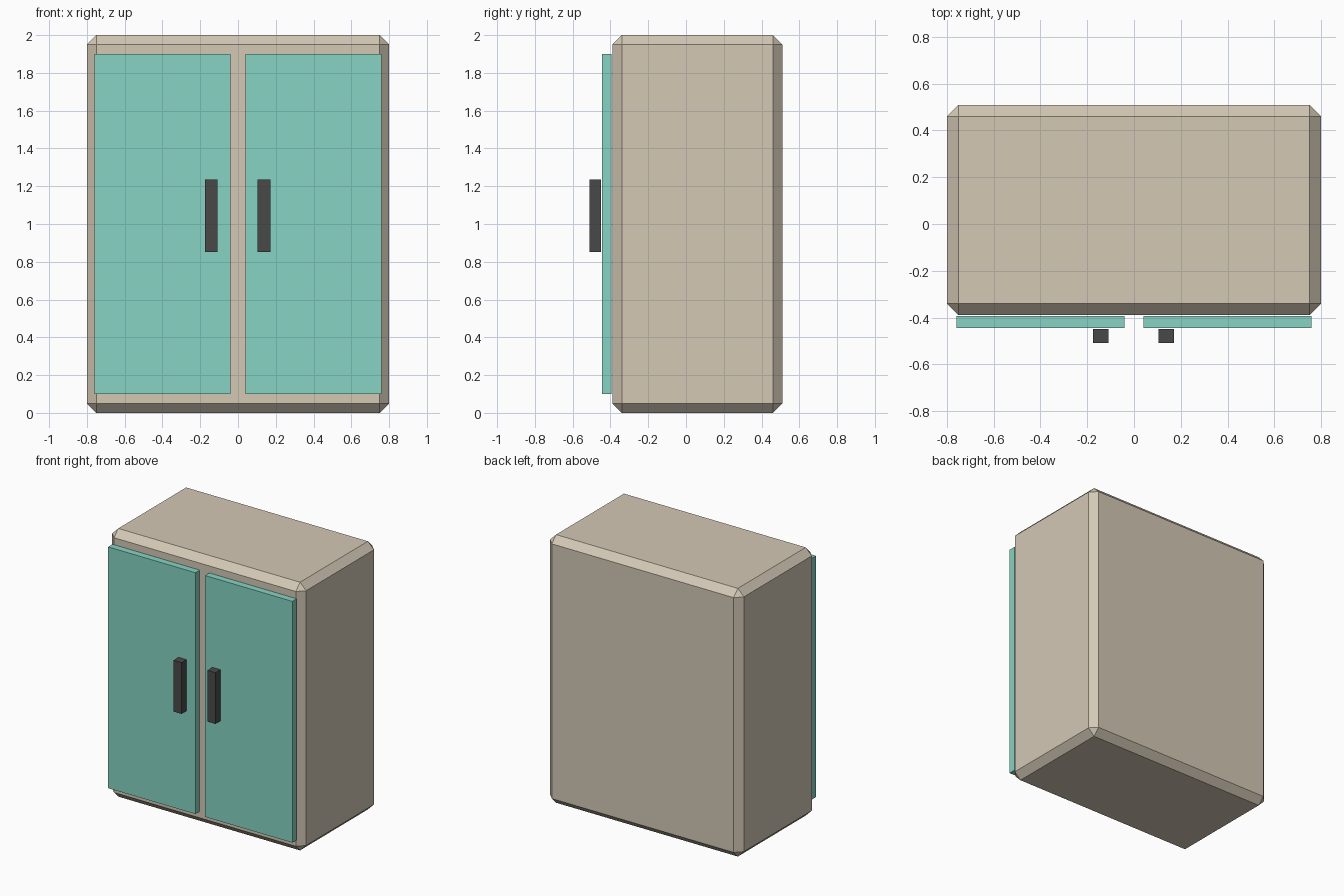
import bpy
import bmesh

if "Cube" in bpy.data.objects:
    bpy.data.objects.remove(bpy.data.objects["Cube"])


def srgb(h):
    out = []
    for i in (0, 2, 4):
        c = int(h[i:i + 2], 16) / 255
        out.append(c / 12.92 if c <= 0.04045 else ((c + 0.055) / 1.055) ** 2.4)
    return (*out, 1.0)


def material(name, h):
    m = bpy.data.materials.new(name)
    m.diffuse_color = srgb(h)
    m.use_nodes = True
    m.node_tree.nodes["Principled BSDF"].inputs["Base Color"].default_value = m.diffuse_color
    return m


def box(name, x, y, z, mat, bevel=0.0):
    # Box from (min, max) ranges, with an optional flat chamfer
    bm = bmesh.new()
    bmesh.ops.create_cube(bm, size=1)
    for v in bm.verts:
        v.co = [r[0] + (c + 0.5) * (r[1] - r[0]) for c, r in zip(v.co, (x, y, z))]
    if bevel:
        bmesh.ops.bevel(bm, geom=bm.edges[:], offset=bevel, segments=1,
                        profile=0.5, affect='EDGES')
    me = bpy.data.meshes.new(name)
    bm.to_mesh(me)
    bm.free()
    me.materials.append(mat)
    ob = bpy.data.objects.new(name, me)
    bpy.context.collection.objects.link(ob)
    return ob


beige = material("beige", "D3C8B5")
teal = material("teal", "86D3C2")
charcoal = material("charcoal", "494949")

# Chamfered cabinet body
box("cabinet_body", (-0.8, 0.8), (-0.39, 0.51), (0, 2), beige, 0.05)

# Pair of doors, each with an upright handle near the middle
for side, door_x, handle_x in (("left", (-0.76, -0.04), (-0.176, -0.109)),
                               ("right", (0.04, 0.76), (0.104, 0.171))):
    box(side + "_door", door_x, (-0.445, -0.394), (0.1, 1.9), teal)
    box(side + "_handle", handle_x, (-0.51, -0.45), (0.853, 1.235), charcoal)
